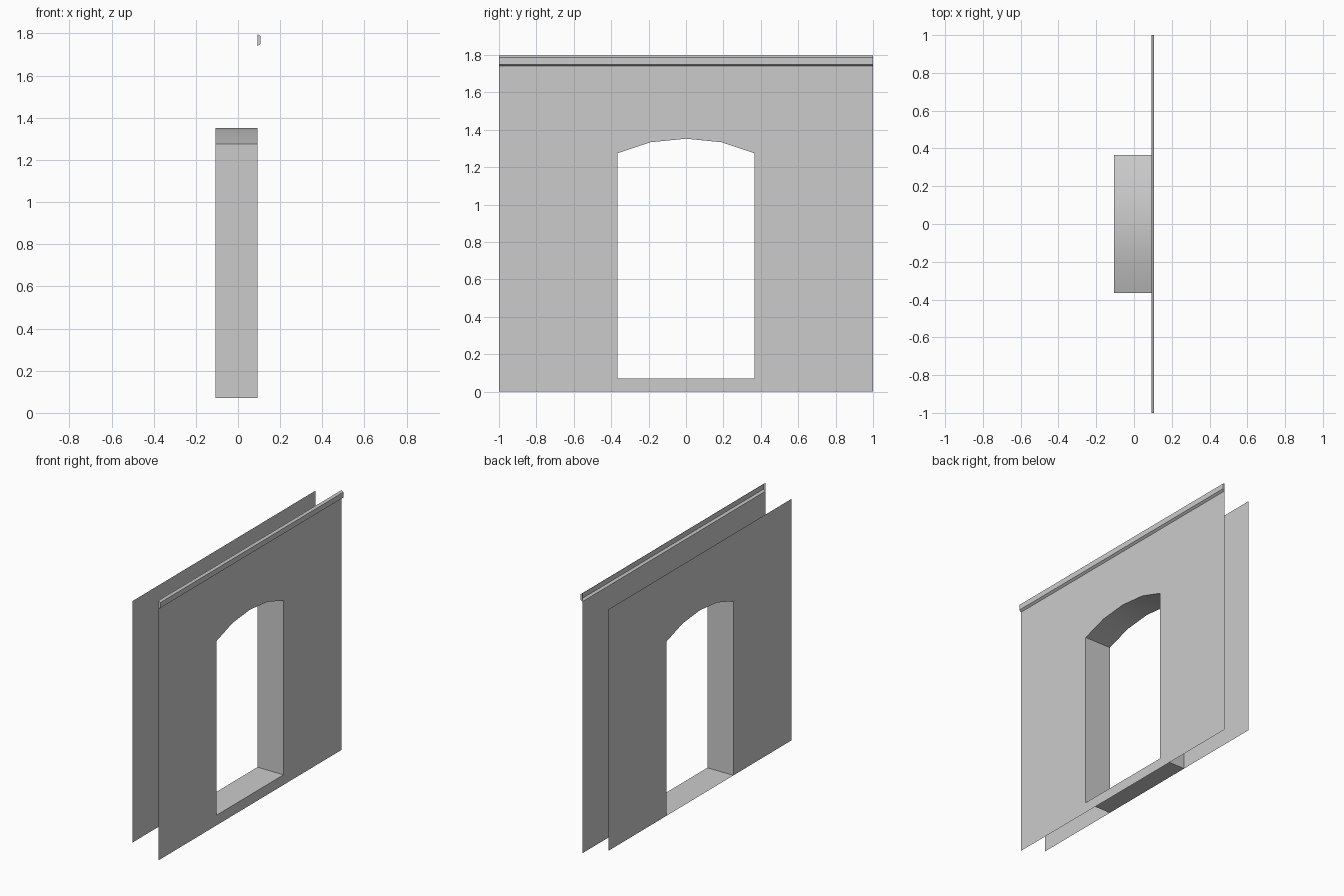
import bpy
import bmesh

cube = bpy.data.objects.get("Cube")
if cube:
    bpy.data.objects.remove(cube, do_unlink=True)

grey = bpy.data.materials.new("light_grey")
grey.use_nodes = True
colour = (0.6, 0.6, 0.6, 1)
grey.diffuse_color = colour
grey.node_tree.nodes["Principled BSDF"].inputs["Base Color"].default_value = colour

OUTER_X, INNER_X, TRIM_X = 0.092, -0.107, 0.107
HALF_Y, WALL_TOP, SILL = 1.0, 1.74, 0.07

# Doorway outline (y, z), from the -y foot over the low arch to the +y foot
half_arch = [(0.365, SILL), (0.365, 1.275), (0.19, 1.333)]
doorway = [(-y, z) for y, z in half_arch] + [(0, 1.352)] + half_arch[::-1]


def make_object(name, faces, smooth=False):
    """Build one surface from lists of corner positions."""
    bm = bmesh.new()
    for corners in faces:
        bm.faces.new([bm.verts.new(c) for c in corners])
    bmesh.ops.remove_doubles(bm, verts=bm.verts, dist=0.0001)
    mesh = bpy.data.meshes.new(name)
    bm.to_mesh(mesh)
    bm.free()
    mesh.materials.append(grey)
    obj = bpy.data.objects.new(name, mesh)
    bpy.context.collection.objects.link(obj)
    if smooth:
        bpy.ops.object.select_all(action='DESELECT')
        obj.select_set(True)
        bpy.context.view_layer.objects.active = obj
        bpy.ops.object.shade_smooth_by_angle()
    return obj


def sheet(x, outline):
    return [(x, y, z) for y, z in outline]


# Wall sheets around the doorway; the outer one continues below the sill
surround = [(-HALF_Y, SILL)] + doorway + [
    (HALF_Y, SILL), (HALF_Y, WALL_TOP), (-HALF_Y, WALL_TOP)]
foot = [(-HALF_Y, 0), (HALF_Y, 0), (HALF_Y, SILL),
        doorway[-1], doorway[0], (-HALF_Y, SILL)]
make_object("outer_wall", [sheet(OUTER_X, surround), sheet(OUTER_X, foot)])
make_object("inner_wall", [sheet(INNER_X, surround[::-1])])

# Doorway lining: jambs, arch and floor, facing into the opening
lining = []
for (y1, z1), (y2, z2) in zip(doorway, doorway[1:] + doorway[:1]):
    lining.append([(OUTER_X, y1, z1), (INNER_X, y1, z1),
                   (INNER_X, y2, z2), (OUTER_X, y2, z2)])
make_object("doorway_lining", lining, smooth=True)

# Bevelled top trim, open at the back, with closed ends
profile = [(OUTER_X, WALL_TOP), (TRIM_X, 1.75), (TRIM_X, 1.787), (OUTER_X, 1.797)]
trim = [[(a[0], -HALF_Y, a[1]), (b[0], -HALF_Y, b[1]),
         (b[0], HALF_Y, b[1]), (a[0], HALF_Y, a[1])][::-1]
        for a, b in zip(profile, profile[1:])]
trim.append([(x, -HALF_Y, z) for x, z in profile])
trim.append([(x, HALF_Y, z) for x, z in profile[::-1]])
trim_obj = make_object("top_trim", trim)

# Turn the long trim faces outward
for face in trim_obj.data.polygons:
    if face.normal.x < -0.1:
        face.flip()
trim_obj.data.update()
